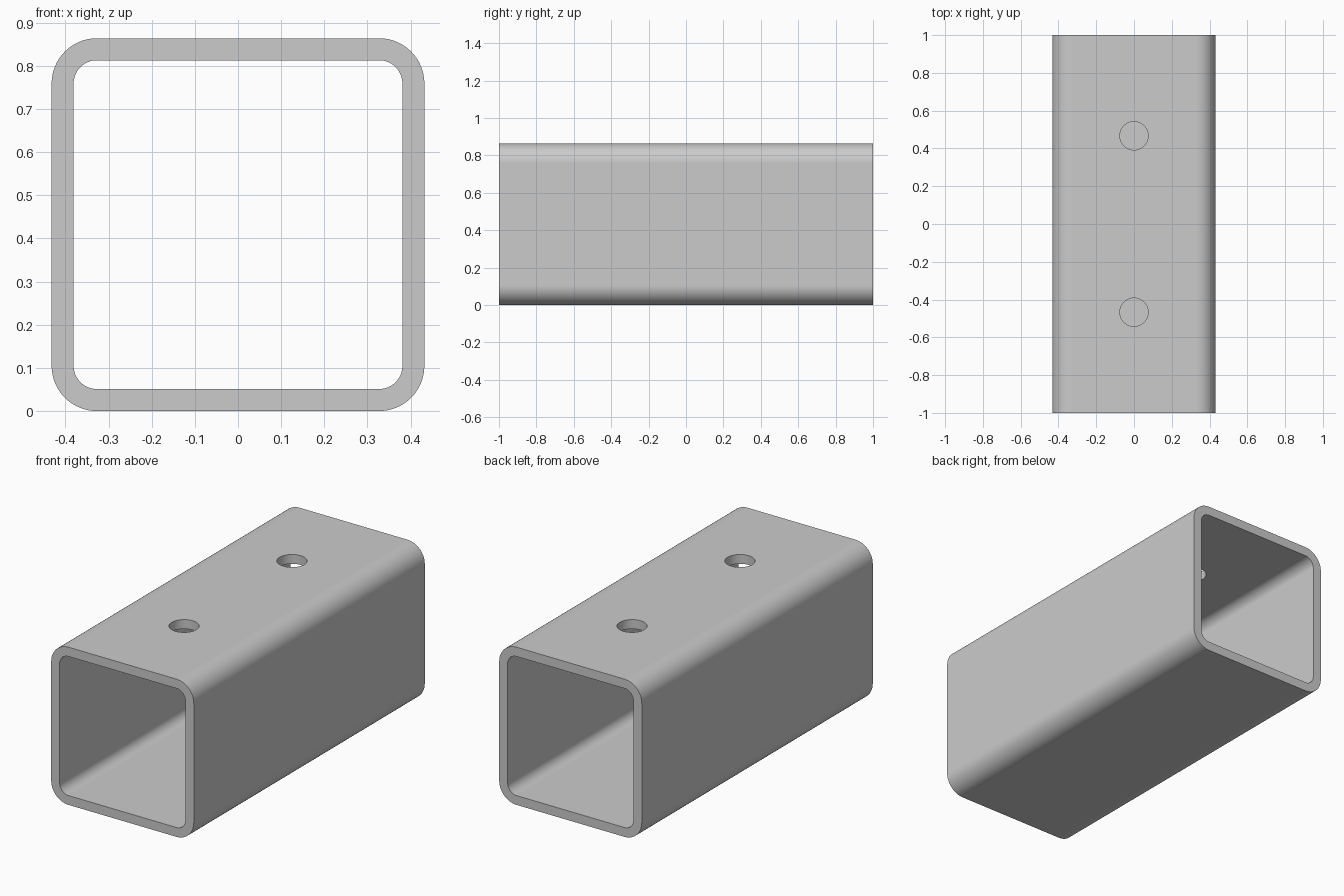
import bpy, bmesh
from math import cos, sin, pi, radians

if "Cube" in bpy.data.objects:
    bpy.data.objects.remove(bpy.data.objects["Cube"])

HALF, WALL, R_OUT, LENGTH = 0.432, 0.051, 0.105, 2.0
HOLE_R, HOLE_Y = 0.075, 0.467
SEG = 16


def rounded_square(half, radius):
    """Points of a rounded square centred on (0, HALF) in x, z."""
    c = half - radius
    pts = []
    for q, (sx, sz) in enumerate([(1, 1), (-1, 1), (-1, -1), (1, -1)]):
        for i in range(SEG + 1):
            a = (q + i / SEG) * pi / 2
            pts.append((sx * c + radius * cos(a), HALF + sz * c + radius * sin(a)))
    return pts


# Square tube: outer and inner skins joined by end rims
bm = bmesh.new()
profiles = [rounded_square(HALF, R_OUT), rounded_square(HALF - WALL, R_OUT - WALL)]
loops = [[bm.verts.new((x, y, z)) for x, z in profiles[k]]
         for k, y in ((0, -LENGTH / 2), (0, LENGTH / 2), (1, LENGTH / 2), (1, -LENGTH / 2))]
n = len(profiles[0])
for k in range(4):
    a, b = loops[k], loops[(k + 1) % 4]
    for i in range(n):
        j = (i + 1) % n
        bm.faces.new((a[i], a[j], b[j], b[i]))
bmesh.ops.recalc_face_normals(bm, faces=bm.faces)
mesh = bpy.data.meshes.new("square_tube")
bm.to_mesh(mesh)
bm.free()
tube = bpy.data.objects.new("square_tube", mesh)
bpy.context.collection.objects.link(tube)

# Two bolt holes through the top wall only
cutters = []
for name, y in (("front_hole_cutter", -HOLE_Y), ("back_hole_cutter", HOLE_Y)):
    bpy.ops.mesh.primitive_cylinder_add(vertices=64, radius=HOLE_R, depth=0.3,
                                        location=(0, y, 2 * HALF))
    cutter = bpy.context.object
    cutter.name = name
    cutter.hide_render = True
    cutters.append(cutter)
    mod = tube.modifiers.new(name, 'BOOLEAN')
    mod.operation = 'DIFFERENCE'
    mod.solver = 'EXACT'
    mod.object = cutter

# Apply the cuts, then smooth the rounded corners and keep rims crisp
bpy.ops.object.select_all(action='DESELECT')
tube.select_set(True)
bpy.context.view_layer.objects.active = tube
for mod in list(tube.modifiers):
    bpy.ops.object.modifier_apply(modifier=mod.name)
for cutter in cutters:
    bpy.data.objects.remove(cutter)
bpy.ops.object.shade_smooth_by_angle(angle=radians(30))
weighted = tube.modifiers.new("flat_wall_normals", 'WEIGHTED_NORMAL')
weighted.keep_sharp = True
